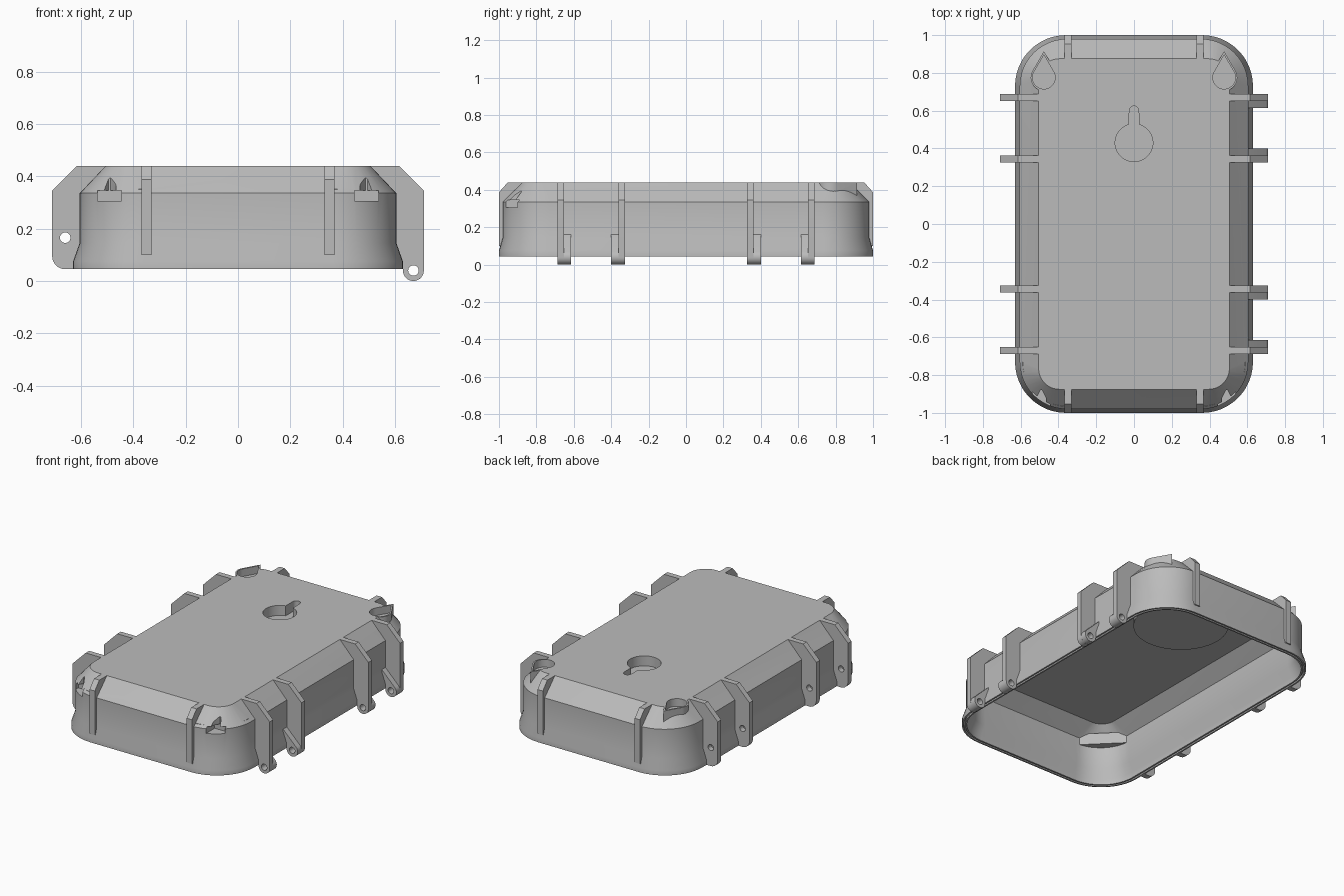
import bpy, bmesh
from math import sin, cos, pi, radians

if "Cube" in bpy.data.objects:
    bpy.data.objects.remove(bpy.data.objects["Cube"])

grey = bpy.data.materials.new("plain grey")
grey.use_nodes = True
grey.diffuse_color = (0.5, 0.5, 0.5, 1)
grey.node_tree.nodes["Principled BSDF"].inputs["Base Color"].default_value = (0.5, 0.5, 0.5, 1)


def make(name, bm):
    bmesh.ops.recalc_face_normals(bm, faces=bm.faces)
    mesh = bpy.data.meshes.new(name)
    bm.to_mesh(mesh)
    bm.free()
    ob = bpy.data.objects.new(name, mesh)
    bpy.context.collection.objects.link(ob)
    mesh.materials.append(grey)
    return ob


def prism(name, pts, lo, hi, axis="z"):
    """Extrude a 2D outline between lo and hi along an axis."""
    place = {"x": lambda u, v, w: (w, u, v),
             "y": lambda u, v, w: (u, w, v),
             "z": lambda u, v, w: (u, v, w)}[axis]
    bm = bmesh.new()
    rings = [[bm.verts.new(place(u, v, w)) for u, v in pts] for w in (lo, hi)]
    n = len(pts)
    for ring in rings:
        bm.faces.new(ring)
    for i in range(n):
        j = (i + 1) % n
        bm.faces.new((rings[0][i], rings[0][j], rings[1][j], rings[1][i]))
    return make(name, bm)


def arc(cx, cy, r, a, b, n=16):
    return [(cx + r * cos(radians(a + (b - a) * i / n)),
             cy + r * sin(radians(a + (b - a) * i / n))) for i in range(n + 1)]


def circle(cx, cy, r, n=32):
    return arc(cx, cy, r, 0, 360, n)[:-1]


def boolean(ob, tool, operation):
    mod = ob.modifiers.new(operation, "BOOLEAN")
    mod.operation, mod.object, mod.solver = operation, tool, "EXACT"
    bpy.context.view_layer.objects.active = ob
    bpy.ops.object.modifier_apply(modifier=mod.name)
    bpy.data.objects.remove(tool)


def smooth(ob):
    bpy.ops.object.select_all(action="DESELECT")
    ob.select_set(True)
    bpy.context.view_layer.objects.active = ob
    bpy.ops.object.shade_smooth_by_angle(angle=radians(28))


def rounded(hx, hy, r):
    pts = []
    for k, (sx, sy) in enumerate(((1, 1), (-1, 1), (-1, -1), (1, -1))):
        pts += arc(sx * (hx - r), sy * (hy - r), r, 90 * k, 90 * k + 90, 12)
    return pts


def flip(pts, s):
    return [(s * u, v) for u, v in pts]


# Hollow cover: half width, half length, corner radius, height,
# from the inner ceiling, round the grooved rim, to the outer top
sections = [
    (.485, .855, .09, .40), (.572, .947, .22, .325), (.572, .947, .22, .14),
    (.60, .97, .24, .08), (.60, .97, .24, .045),
    (.61, .98, .25, .045), (.61, .98, .25, .06),
    (.62, .99, .26, .06), (.62, .99, .26, .045),
    (.63, 1, .27, .045), (.63, 1, .27, .075), (.605, .98, .25, .145),
    (.605, .98, .25, .335), (.505, .875, .11, .44)]
bm = bmesh.new()
rings = [[bm.verts.new((x, y, z)) for x, y in rounded(hx, hy, r)]
         for hx, hy, r, z in sections]
for a, b in zip(rings, rings[1:]):
    for i in range(len(a)):
        j = (i + 1) % len(a)
        bm.faces.new((a[i], a[j], b[j], b[i]))
bm.faces.new(rings[0])
bm.faces.new(rings[-1])
cover = make("cover", bm)

# Keyhole hanger: inner boss and stepped recess
boolean(cover, prism("keyhole_boss", circle(0, .43, .28, 48), .34, .42), "UNION")
keyhole = arc(0, .43, .1, 105, 435, 40) + arc(0, .6, .025, 0, 180, 8)
boolean(cover, prism("keyhole_cut", keyhole, .375, .5), "DIFFERENCE")


def teardrop(s, r, tip):
    return flip([(.477, tip)] + arc(.477, .775, r, 150, 390, 24), s)


for s in (1, -1):
    # Front corner catches
    boss = flip(arc(.355, -.73, .235, -90, 0), s)
    boolean(cover, prism("catch_boss", boss, .28, .352), "UNION")
    slot = flip([(.445, -1.1), (.537, -1.1), (.537, -.875), (.445, -.875)], s)
    boolean(cover, prism("catch_slot", slot, .305, .346), "DIFFERENCE")
    notch = flip([(.455, -1.1), (.53, -1.1), (.515, -.92), (.495, -.88),
                  (.487, -.88), (.467, -.92)], s)
    boolean(cover, prism("catch_notch", notch, .343, .5), "DIFFERENCE")
    # Rear corner cups
    boolean(cover, prism("cup", teardrop(s, .07, .915), .3, .4395), "UNION")
    boolean(cover, prism("cup_cut", teardrop(s, .06, .895), .39, .5), "DIFFERENCE")
smooth(cover)

# Ribs on the two ends
rib = [(1, .1), (1, .387), (.953, .44), (.872, .44), (.97, .335), (.97, .1)]
for end, s in (("back", 1), ("front", -1)):
    for side, x in (("left", .35), ("right", -.35)):
        prism(f"{end}_rib_{side}", flip(rib, s), x - .019, x + .019, "x")

# Hinge plates along both sides, with pin holes
inner = [(.625, .08), (.6, .145), (.6, .335), (.5, .435), (.505, .44),
         (.615, .44), (.71, .345)]
hinge = arc(.67, .04, .04, 0, -180) + inner
latch = arc(.66, .095, .05, 0, -90, 8) + [(.625, .045)] + inner
lug = arc(.67, .04, .04, 45, -180) + [(.625, .08), (.6, .145), (.6, .165)]


def pierced(name, pts, hole, lo, hi):
    ob = prism(name, pts, lo, hi, "y")
    boolean(ob, prism("pin_hole", circle(*hole, .02, 20), -1, 1, "y"), "DIFFERENCE")
    smooth(ob)


for end, s in (("back", 1), ("front", -1)):
    for place, y, lug_y in (("outer", .67, .635), ("inner", .344, .38)):
        c, d = s * y, s * lug_y
        pierced(f"{end}_{place}_hinge_plate", hinge, (.67, .04), c - .018, c + .018)
        pierced(f"{end}_{place}_hinge_lug", lug, (.67, .04), d - .02, d + .02)
        pierced(f"{end}_{place}_latch_plate", flip(latch, -1), (-.66, .165),
                c - .018, c + .018)
